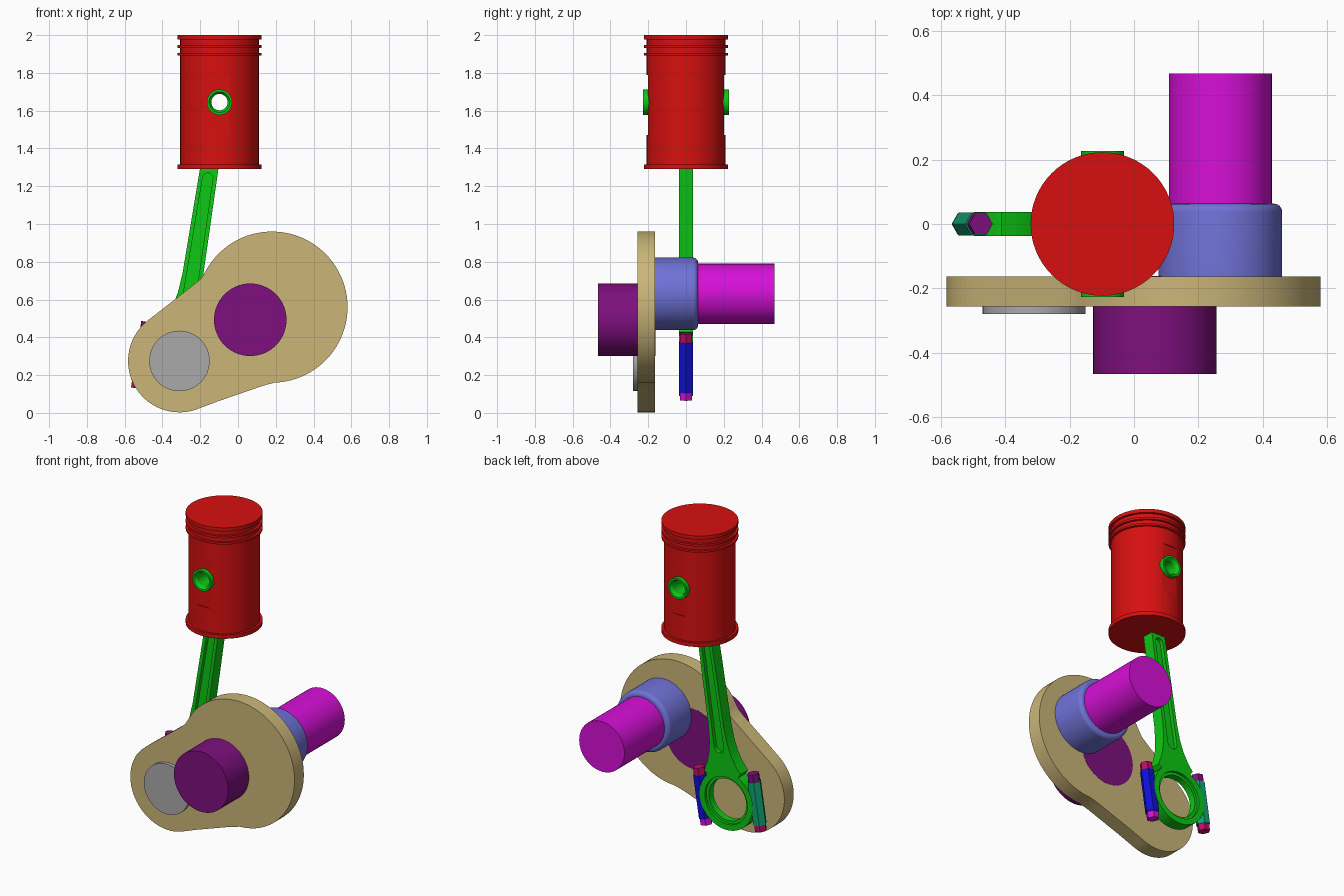
import bpy, bmesh, math
from mathutils import Matrix

if "Cube" in bpy.data.objects:
    bpy.data.objects.remove(bpy.data.objects["Cube"], do_unlink=True)


def material(name, r, g, b):
    m = bpy.data.materials.new(name)
    m.use_nodes = True
    m.diffuse_color = (r, g, b, 1)
    m.node_tree.nodes["Principled BSDF"].inputs["Base Color"].default_value = (r, g, b, 1)
    return m


RED = material("red", 0.68, 0.005, 0.005)
GREEN = material("green", 0.004, 0.58, 0.007)
TAN = material("tan", 0.60, 0.47, 0.19)
PURPLE = material("purple", 0.21, 0.005, 0.21)
MAGENTA = material("magenta", 0.68, 0.005, 0.68)
LILAC = material("lilac", 0.16, 0.17, 0.68)
GREY = material("grey", 0.40, 0.40, 0.40)
TEAL = material("teal", 0.005, 0.38, 0.17)
BLUE = material("blue", 0.005, 0.005, 0.68)
CRIMSON = material("crimson", 0.50, 0.004, 0.13)

ALONG_Y = Matrix.Rotation(-math.pi / 2, 4, "X")   # turns the z axis onto +y


def finish(name, bm, mat, matrix):
    bmesh.ops.remove_doubles(bm, verts=bm.verts, dist=1e-5)
    bmesh.ops.recalc_face_normals(bm, faces=bm.faces)
    bm.transform(matrix)
    mesh = bpy.data.meshes.new(name)
    bm.to_mesh(mesh)
    bm.free()
    ob = bpy.data.objects.new(name, mesh)
    bpy.context.collection.objects.link(ob)
    if mat:
        mesh.materials.append(mat)
    return ob


def lathe(name, profile, mat, matrix, closed=False, sides=64):
    """Turn (radius, height) points around the local z axis."""
    bm = bmesh.new()
    rings = []
    for r, h in profile:
        rings.append([bm.verts.new((r * math.cos(math.tau * i / sides),
                                    r * math.sin(math.tau * i / sides), h))
                      for i in range(sides)])
    pairs = list(zip(rings, rings[1:]))
    if closed:
        pairs.append((rings[-1], rings[0]))
    for a, b in pairs:
        for i in range(sides):
            j = (i + 1) % sides
            bm.faces.new((a[i], a[j], b[j], b[i]))
    return finish(name, bm, mat, matrix)


def cylinder(name, r, h0, h1, mat, matrix, sides=64):
    return lathe(name, [(0, h0), (r, h0), (r, h1), (0, h1)], mat, matrix, sides=sides)


def prism(name, outline, y0, y1, mat, matrix=Matrix()):
    """Extrude an outline of (x, z) points from y0 to y1."""
    bm = bmesh.new()
    face = bm.faces.new([bm.verts.new((x, y0, z)) for x, z in outline])
    out = bmesh.ops.extrude_face_region(bm, geom=[face])
    verts = [v for v in out["geom"] if isinstance(v, bmesh.types.BMVert)]
    bmesh.ops.translate(bm, verts=verts, vec=(0, y1 - y0, 0))
    return finish(name, bm, mat, matrix)


def box(x0, x1, z0, z1):
    return [(x0, z0), (x1, z0), (x1, z1), (x0, z1)]


def arc(cx, cz, r, a0, a1, n):
    angles = [math.radians(a0 + (a1 - a0) * i / n) for i in range(n + 1)]
    return [(cx + r * math.cos(a), cz + r * math.sin(a)) for a in angles]


def cut(ob, cutter):
    mod = ob.modifiers.new("cut", "BOOLEAN")
    mod.operation = "DIFFERENCE"
    mod.solver = "EXACT"
    mod.object = cutter
    bpy.context.view_layer.objects.active = ob
    bpy.ops.object.modifier_apply(modifier=mod.name)
    bpy.data.objects.remove(cutter, do_unlink=True)


def at(x, z):
    return Matrix.Translation((x, 0, z)) @ ALONG_Y


# Piston: lathed body with ring lands, pin bore and shallow side flats
PX, PIN_Z = -0.098, 1.645
BODY, LAND = 0.208, 0.223
profile = [(0, 1.29)]
for z0, z1 in ((1.29, 1.315), (1.893, 1.905), (1.933, 1.947), (1.977, 2.0)):
    profile += [(BODY, z0), (LAND, z0), (LAND, z1), (BODY, z1)]
profile = profile[:1] + profile[2:-1] + [(0, 2.0)]
piston = lathe("piston", profile, RED, Matrix.Translation((PX, 0, 0)))
cut(piston, cylinder("bore", 0.058, -0.4, 0.4, None, at(PX, PIN_Z)))
for s in (-1, 1):
    cut(piston, prism("flat", box(PX - 0.12, PX + 0.12, 1.47, 1.79),
                      s * 0.202, s * 0.3, None))

# Hollow piston pin with chamfered mouths
half = 0.227
smooth = [piston]
smooth.append(lathe("piston_pin", [(0.067, -half), (0.055, -half), (0.043, -half + 0.02),
                                   (0.043, half - 0.02), (0.055, half), (0.067, half)],
                    GREEN, at(PX, PIN_Z), closed=True))

# Connecting rod: tilted frame with its origin at the big end
EX, EZ = -0.31, 0.275
tilt = math.atan2(PX - EX, PIN_Z - EZ)
ROD = Matrix.Translation((EX, 0, EZ)) @ Matrix.Rotation(tilt, 4, "Y")
side = [(0.11, 0.152), (0.13, 0.175), (0.1, 0.23), (0.078, 0.29), (0.063, 0.36),
        (0.055, 0.46), (0.045, 1.32)]
shank = prism("rod_shank", side + [(-x, z) for x, z in reversed(side)],
              -0.038, 0.038, GREEN, ROD)
for s in (-1, 1):
    groove = arc(0, 0.98, 0.027, 0, 180, 10) + arc(0, 0.33, 0.034, 180, 360, 10)
    cut(shank, prism("groove", groove, s * 0.014, s * 0.1, None, ROD))
smooth.append(shank)
smooth.append(lathe("rod_big_end", [(0.187, -0.038), (0.15, -0.038), (0.15, -0.022),
                                    (0.132, -0.022), (0.132, 0.022), (0.15, 0.022),
                                    (0.15, 0.038), (0.187, 0.038)],
                    GREEN, ROD @ ALONG_Y, closed=True))

# Hexagonal rod bolts with a head and a nut
for name, x, body, head, nut in (("left", 0.195, BLUE, CRIMSON, MAGENTA),
                                 ("right", -0.195, TEAL, PURPLE, CRIMSON)):
    frame = ROD @ Matrix.Translation((x, 0, 0))
    cylinder(name + "_bolt_body", 0.042, -0.138, 0.13, body, frame, sides=6)
    cylinder(name + "_bolt_head", 0.037, 0.13, 0.178, head, frame, sides=6)
    cylinder(name + "_bolt_nut", 0.037, -0.178, -0.138, nut, frame, sides=6)

# Crank web: two rounded lobes joined by a slightly waisted neck
outline = arc(0.18, 0.56, 0.4, -88, 153, 60)
outline += [(-0.195, 0.712), (-0.23, 0.682)]
outline += arc(EX, EZ, 0.272, 128, 292, 44)
outline += [(-0.11, 0.06), (0.07, 0.122), (0.13, 0.143)]
smooth.append(prism("crank_web", outline, -0.257, -0.163, TAN))

# Shafts and pins on the web
smooth.append(cylinder("crankpin_cap", 0.16, -0.28, -0.168, GREY, at(EX, EZ)))
smooth.append(cylinder("front_journal", 0.192, -0.466, -0.162, PURPLE, at(0.065, 0.493)))
collar = [(0, -0.165), (0.192, -0.165)] + arc(0.167, 0.038, 0.025, 0, 90, 6) + [(0, 0.063)]
smooth.append(lathe("shaft_collar", collar, LILAC, at(0.268, 0.63)))
smooth.append(cylinder("output_shaft", 0.16, 0.05, 0.468, MAGENTA, at(0.268, 0.63)))

# Smooth the round parts, keeping hard edges
bpy.ops.object.select_all(action="DESELECT")
for ob in smooth:
    ob.select_set(True)
bpy.context.view_layer.objects.active = smooth[0]
bpy.ops.object.shade_smooth_by_angle(angle=math.radians(30))
